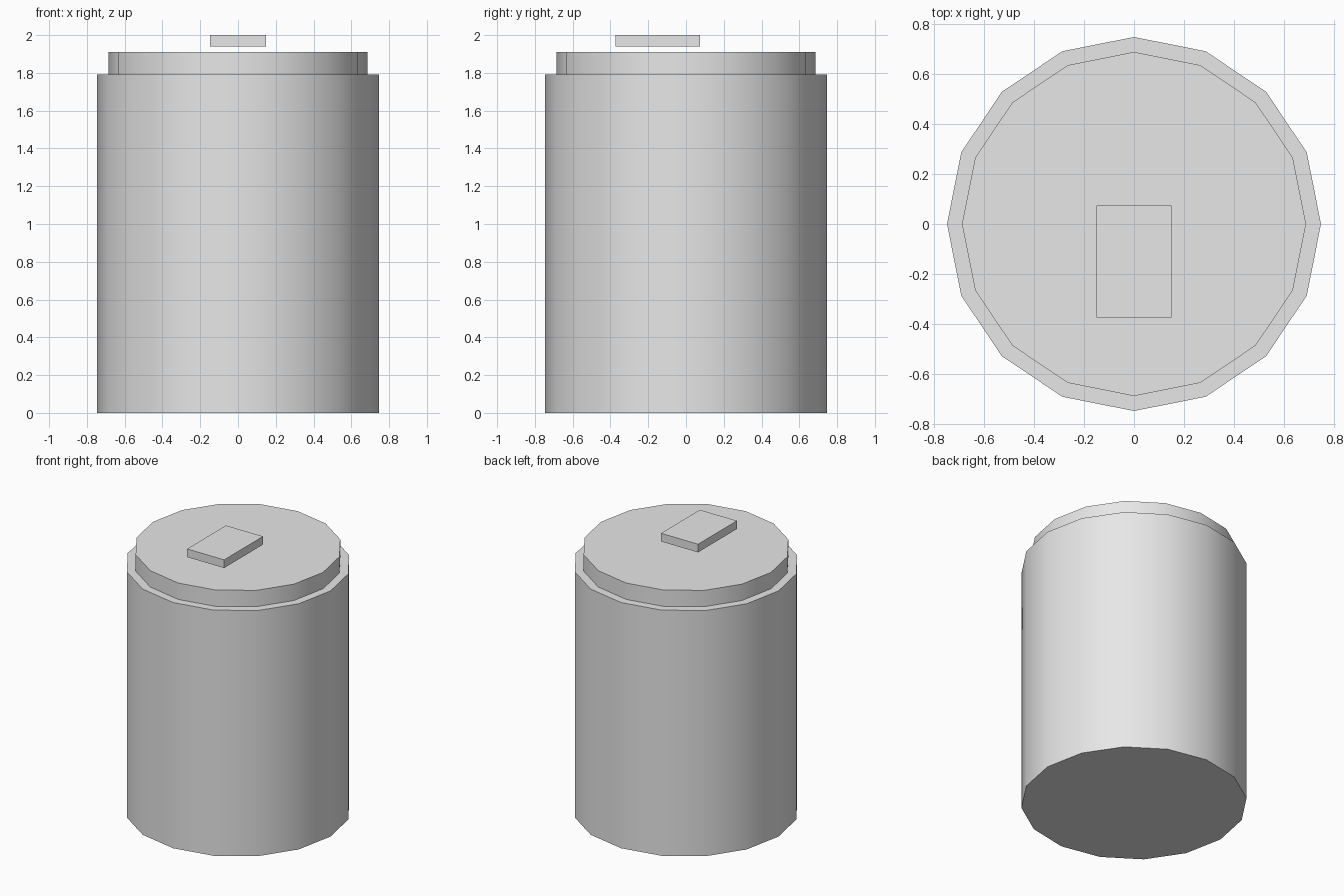
import bpy, math

if "Cube" in bpy.data.objects:
    bpy.data.objects.remove(bpy.data.objects["Cube"])

S = 2 / 2.68  # overall scale: total height 2.68 design units -> 2

grey = bpy.data.materials.new("light grey")
grey.diffuse_color = (0.8, 0.8, 0.8, 1)
grey.use_nodes = True
grey.node_tree.nodes["Principled BSDF"].inputs["Base Color"].default_value = grey.diffuse_color


def drum(name, radius, z0, z1):
    bpy.ops.mesh.primitive_cylinder_add(
        vertices=16, radius=radius * S, depth=(z1 - z0) * S,
        location=(0, 0, (z0 + z1) / 2 * S))
    ob = bpy.context.object
    ob.name = name
    ob.data.materials.append(grey)
    bpy.ops.object.shade_smooth_by_angle(angle=math.radians(35))
    return ob


# Main can and the slightly narrower lid
drum("body", 1.0, 0.0, 2.4)
drum("lid", 0.92, 2.4, 2.56)

# Rectangular tab hovering just above the lid, offset to the front
bpy.ops.mesh.primitive_cube_add(size=1, location=(0, -0.2 * S, 2.64 * S))
tab = bpy.context.object
tab.name = "tab"
tab.scale = (0.4 * S, 0.6 * S, 0.08 * S)
bpy.ops.object.transform_apply(location=False, rotation=False, scale=True)
tab.data.materials.append(grey)
